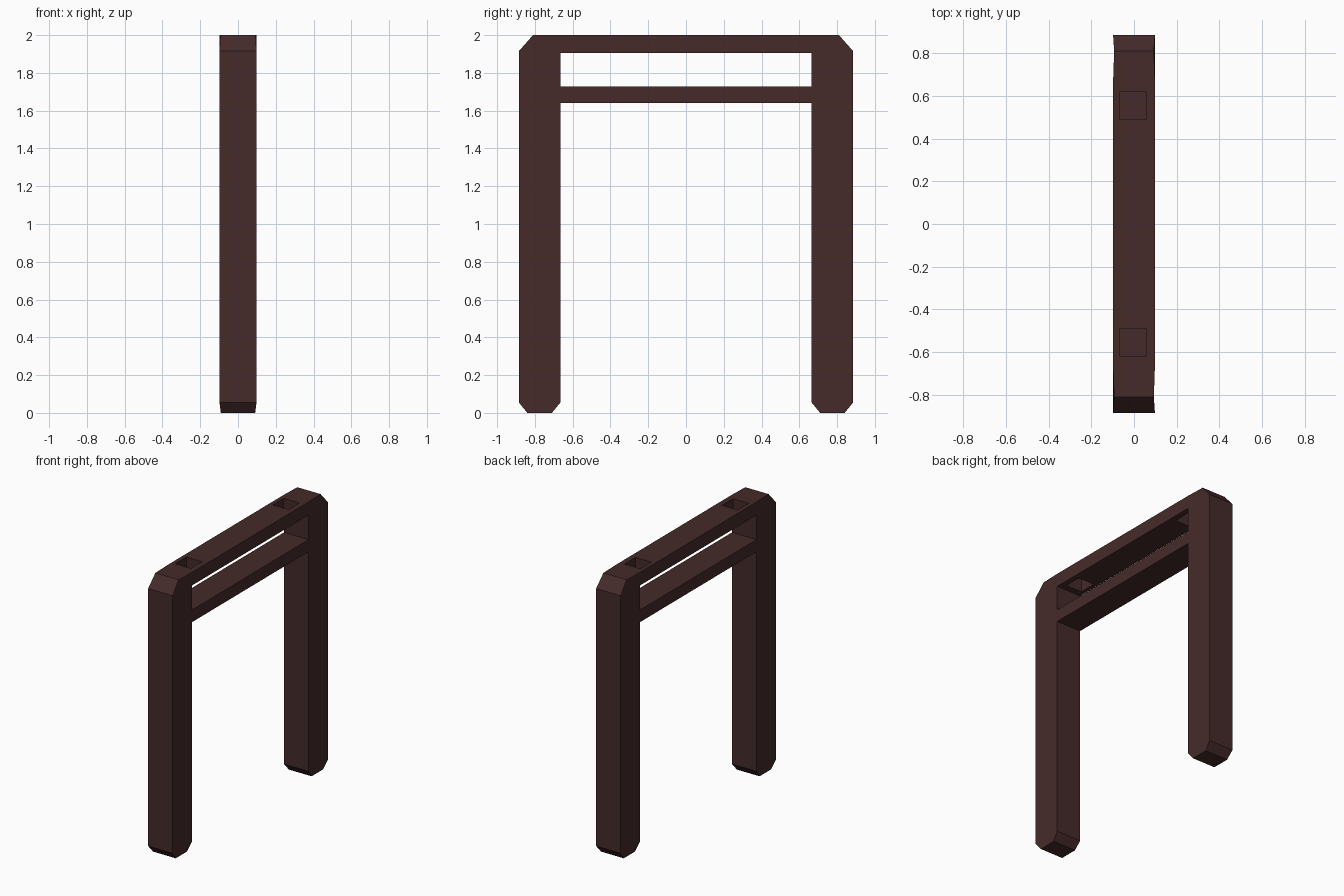
import bpy, bmesh

if "Cube" in bpy.data.objects:
    bpy.data.objects.remove(bpy.data.objects["Cube"])

wood = bpy.data.materials.new("dark brown")
wood.diffuse_color = (0.060, 0.023, 0.023, 1)
wood.use_nodes = True
wood.node_tree.nodes["Principled BSDF"].inputs["Base Color"].default_value = wood.diffuse_color
HALF = 0.098  # half thickness along x


def add_object(name, bm):
    bmesh.ops.recalc_face_normals(bm, faces=bm.faces[:])
    mesh = bpy.data.meshes.new(name)
    bm.to_mesh(mesh)
    bm.free()
    mesh.materials.append(wood)
    ob = bpy.data.objects.new(name, mesh)
    bpy.context.collection.objects.link(ob)
    return ob


def add_box(bm, x0, x1, y0, y1, z0, z1):
    for v in bmesh.ops.create_cube(bm, size=1)["verts"]:
        v.co = (x1 if v.co.x > 0 else x0,
                y1 if v.co.y > 0 else y0,
                z1 if v.co.z > 0 else z0)


# Arch frame: chamfered leg profile mirrored in y, joined by the top beam
leg = [(0.665, 1.905), (0.665, 0.055), (0.71, 0), (0.84, 0),
       (0.885, 0.055), (0.885, 1.915), (0.81, 2), (0.665, 2)]
n = len(leg)
bm = bmesh.new()
sides = {}
for sx in (-1, 1):
    for sy in (-1, 1):
        ring = []
        for i, (y, z) in enumerate(leg):
            # feet and top corners pinch slightly
            x = 0.091 if z == 0 else 0.093 if i == 6 else HALF
            ring.append(bm.verts.new((sx * x, sy * y, z)))
        bm.faces.new(ring)
        sides[sx, sy] = ring
    a, b = sides[sx, -1], sides[sx, 1]
    bm.faces.new((a[0], b[0], b[7], a[7]))       # beam side
for sy in (-1, 1):
    a, b = sides[-1, sy], sides[1, sy]
    for i in range(n - 1):
        bm.faces.new((a[i], a[i + 1], b[i + 1], b[i]))
for i in (0, 7):                                 # beam underside and top
    bm.faces.new((sides[-1, -1][i], sides[1, -1][i],
                  sides[1, 1][i], sides[-1, 1][i]))
frame = add_object("arch_frame", bm)

# Square sockets cut through the top beam
bm = bmesh.new()
for y in (0.555, -0.555):
    add_box(bm, -0.068, 0.058, y - 0.063, y + 0.063, 1.85, 2.1)
cutter = add_object("socket_cutter", bm)
cutter.hide_render = True
mod = frame.modifiers.new("sockets", "BOOLEAN")
mod.operation = "DIFFERENCE"
mod.solver = "EXACT"
mod.object = cutter
bpy.context.view_layer.objects.active = frame
bpy.ops.object.modifier_apply(modifier=mod.name)
bpy.data.objects.remove(cutter)

# Lower cross rail between the legs
bm = bmesh.new()
add_box(bm, -HALF, HALF, -0.665, 0.665, 1.64, 1.728)
add_object("cross_rail", bm)
